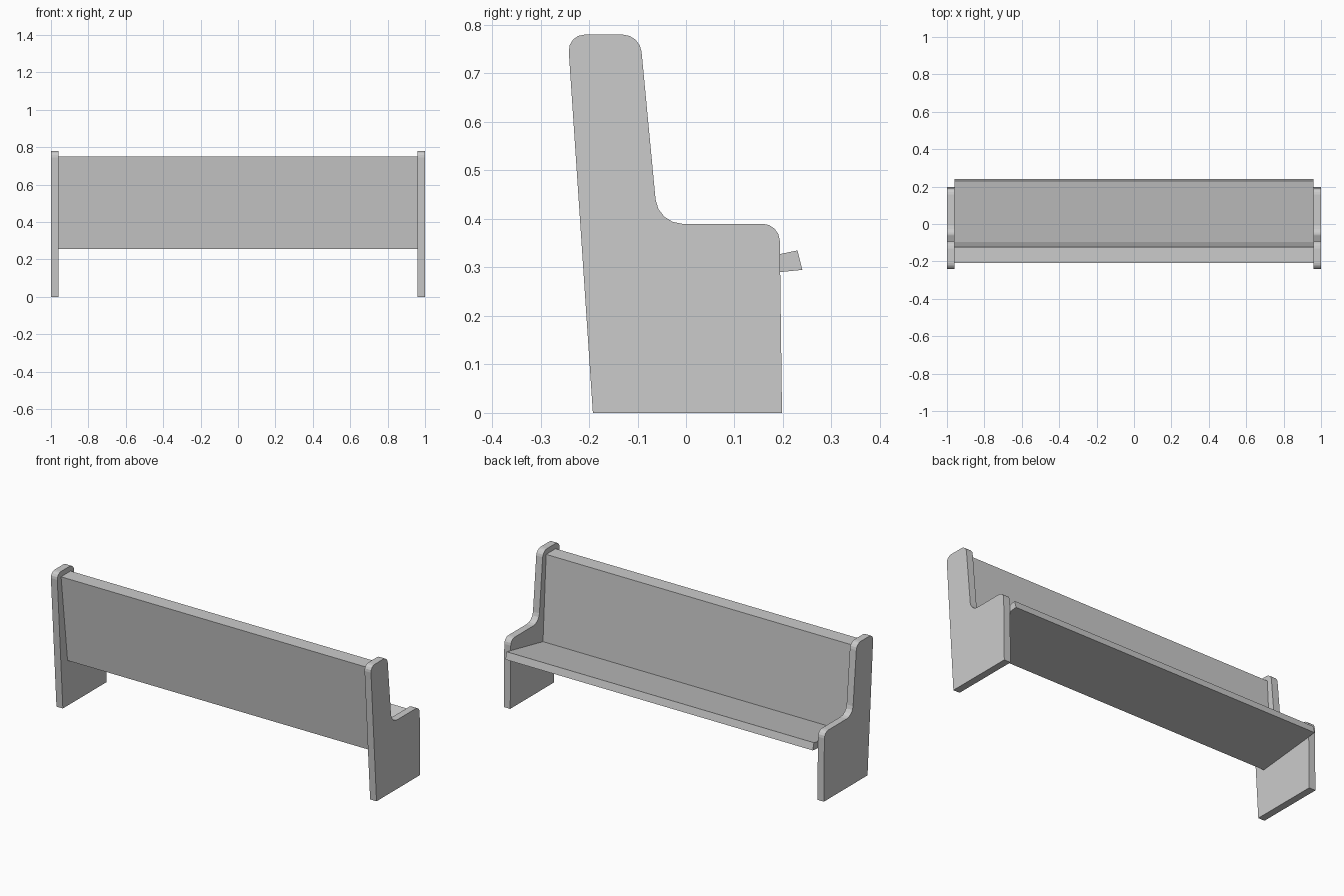
import bpy, bmesh
from mathutils import Vector

if "Cube" in bpy.data.objects:
    bpy.data.objects.remove(bpy.data.objects["Cube"])


def rounded(points, steps=4):
    """Round each (y, z, setback) corner of a closed profile."""
    out = []
    n = len(points)
    for i, (y, z, d) in enumerate(points):
        p = Vector((y, z))
        if d == 0:
            out.append(p)
            continue
        a = p + (Vector(points[i - 1][:2]) - p).normalized() * d
        b = p + (Vector(points[(i + 1) % n][:2]) - p).normalized() * d
        for k in range(steps + 1):
            t = k / steps
            # cubic curve close to a circular arc
            c1, c2 = a.lerp(p, 0.55), b.lerp(p, 0.55)
            out.append(a * (1 - t) ** 3 + c1 * 3 * t * (1 - t) ** 2
                       + c2 * 3 * t * t * (1 - t) + b * t ** 3)
    return out


def extrude_profile(name, profile, x0, x1):
    """Extrude a (y, z) profile along x."""
    bm = bmesh.new()
    face = bm.faces.new([bm.verts.new((x0, y, z)) for y, z in profile])
    res = bmesh.ops.extrude_face_region(bm, geom=[face])
    verts = [g for g in res["geom"] if isinstance(g, bmesh.types.BMVert)]
    bmesh.ops.translate(bm, verts=verts, vec=(x1 - x0, 0, 0))
    bmesh.ops.recalc_face_normals(bm, faces=bm.faces)
    mesh = bpy.data.meshes.new(name)
    bm.to_mesh(mesh)
    bm.free()
    obj = bpy.data.objects.new(name, mesh)
    bpy.context.collection.objects.link(obj)
    return obj


# End panels: armrest step with rounded corners
end_profile = rounded([
    (-0.192, 0.0, 0), (0.198, 0.0, 0),
    (0.193, 0.39, 0.035),      # armrest front
    (-0.058, 0.39, 0.05),      # inner curve
    (-0.095, 0.78, 0.035),     # top front
    (-0.244, 0.78, 0.035),     # top rear
])
for name, x in (("left_end_panel", -1.0), ("right_end_panel", 0.96)):
    extrude_profile(name, end_profile, x, x + 0.04)

# Seat and backrest: one continuous L-shaped board between the ends
seat_profile = [(0.24, 0.295), (0.23, 0.335), (-0.095, 0.268),
                (-0.123, 0.75), (-0.208, 0.75), (-0.15, 0.255)]
extrude_profile("seat_and_backrest", seat_profile, -0.96, 0.96)
